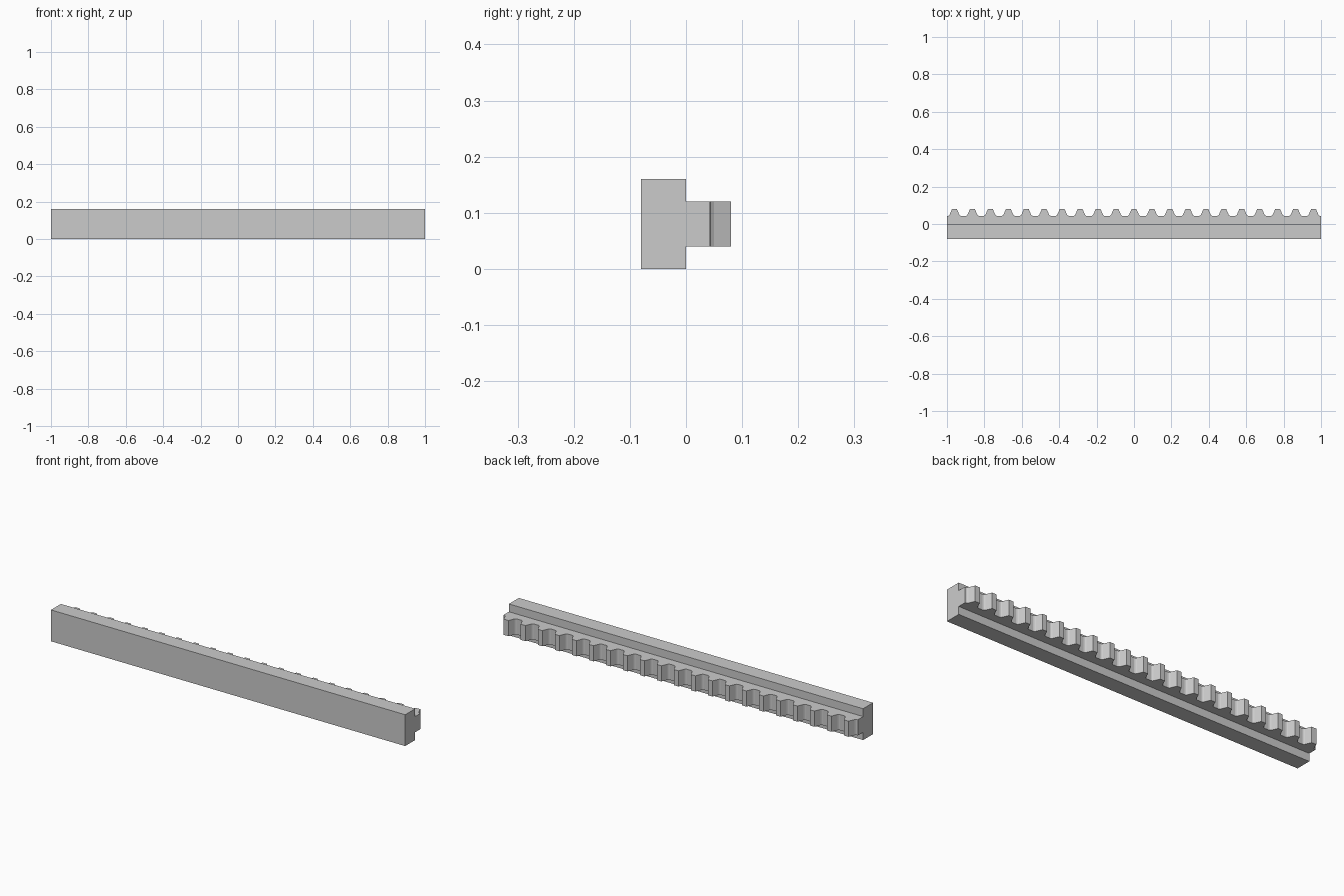
import bpy
import bmesh

cube = bpy.data.objects.get("Cube")
if cube:
    bpy.data.objects.remove(cube, do_unlink=True)

steel = bpy.data.materials.new("grey steel")
steel.use_nodes = True
steel.diffuse_color = (0.6, 0.6, 0.6, 1)
steel.node_tree.nodes["Principled BSDF"].inputs["Base Color"].default_value = (0.6, 0.6, 0.6, 1)


def prism(name, outline, low, high):
    """Extrude an outline in the xy plane from low to high."""
    bm = bmesh.new()
    face = bm.faces.new([bm.verts.new((x, y, low)) for x, y in outline])
    top = bmesh.ops.extrude_face_region(bm, geom=[face])
    verts = [v for v in top["geom"] if isinstance(v, bmesh.types.BMVert)]
    bmesh.ops.translate(bm, verts=verts, vec=(0, 0, high - low))
    bmesh.ops.recalc_face_normals(bm, faces=bm.faces)
    mesh = bpy.data.meshes.new(name)
    bm.to_mesh(mesh)
    bm.free()
    mesh.materials.append(steel)
    obj = bpy.data.objects.new(name, mesh)
    bpy.context.collection.objects.link(obj)


# Tall backing bar
prism("backing_bar", [(-1, -0.08), (1, -0.08), (1, 0), (-1, 0)], 0, 0.16)

# Toothed strip: trapezoid teeth with filleted roots
TEETH, PITCH, ROOT = 21, 0.096, 0.043
half_tooth = [(0.036, ROOT), (0.030, 0.045), (0.026, 0.050), (0.013, 0.08)]
outline = [(-1, 0), (-1, ROOT)]
for i in range(TEETH):
    centre = (i - (TEETH - 1) / 2) * PITCH
    outline += [(centre - dx, y) for dx, y in half_tooth]
    outline += [(centre + dx, y) for dx, y in reversed(half_tooth)]
outline += [(1, ROOT), (1, 0)]
prism("toothed_strip", outline, 0.04, 0.12)
